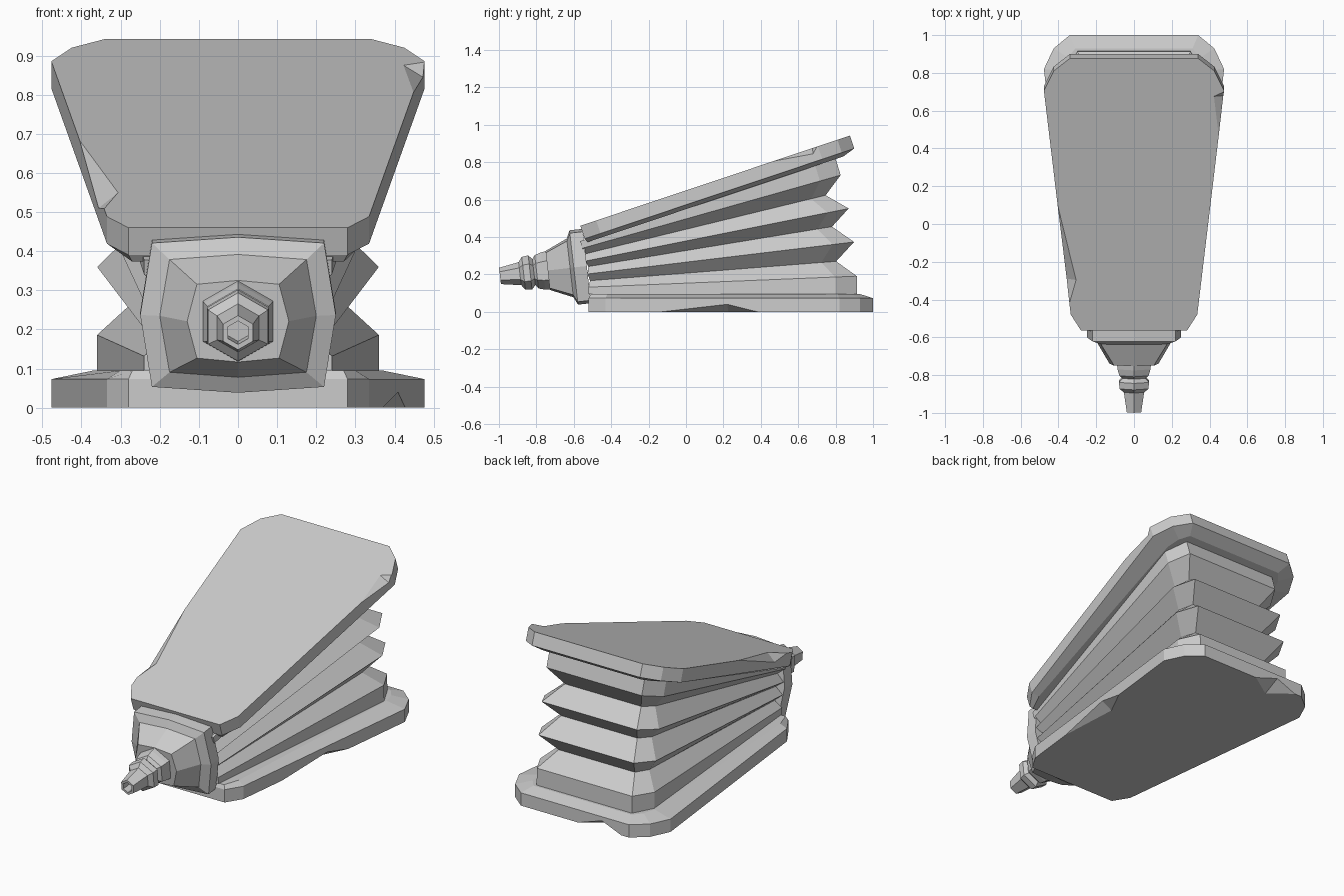
import bpy, bmesh
from math import sin, cos, radians
from mathutils import Vector

cube = bpy.data.objects.get("Cube")
if cube:
    bpy.data.objects.remove(cube, do_unlink=True)

grey = bpy.data.materials.new("plain_grey")
grey.use_nodes = True
COLOUR = (0.6, 0.6, 0.6, 1)
grey.diffuse_color = COLOUR
grey.node_tree.nodes["Principled BSDF"].inputs["Base Color"].default_value = COLOUR


def finish(name, bm):
    bmesh.ops.recalc_face_normals(bm, faces=bm.faces)
    mesh = bpy.data.meshes.new(name)
    bm.to_mesh(mesh)
    bm.free()
    mesh.materials.append(grey)
    obj = bpy.data.objects.new(name, mesh)
    bpy.context.collection.objects.link(obj)
    return obj


def loft(name, loops, cap_start=True, cap_end=True):
    """Skin a stack of closed loops."""
    bm = bmesh.new()
    rings = [[bm.verts.new(p) for p in loop] for loop in loops]
    n = len(rings[0])
    for a, b in zip(rings, rings[1:]):
        for i in range(n):
            j = (i + 1) % n
            bm.faces.new((a[i], a[j], b[j], b[i]))
    if cap_start:
        bm.faces.new(rings[0])
    if cap_end:
        bm.faces.new(rings[-1])
    return finish(name, bm)


def mirrored(half):
    return half + [(-x, s) for x, s in reversed(half)]


TILT = radians(18.5)
THICK, RISE = 0.073, 0.095
BOARD = mirrored([(0.28, 0), (0.335, 0.09), (0.477, 1.34), (0.425, 1.45), (0.34, 1.52)])
INNER = mirrored([(0.27, 0.01), (0.30, 0.10), (0.37, 1.33), (0.35, 1.40), (0.31, 1.45)])


def board(name, place, chips):
    """Tapered board; chips maps an edge to (start, middle, end, depth, inset)."""
    bm = bmesh.new()

    def vert(p, depth):
        return bm.verts.new(place(p[0], p[1], depth))

    outer = [vert(p, 0) for p in BOARD]
    rim = [vert(p, THICK) for p in BOARD]
    inner = [vert(p, RISE) for p in INNER]
    face, n = [], len(BOARD)
    for i in range(n):
        j = (i + 1) % n
        side = [outer[i]]
        face.append(outer[i])
        if i in chips:
            t0, t1, t2, depth, inset = chips[i]
            p, q = Vector(BOARD[i]), Vector(BOARD[j])
            d = (q - p).normalized()
            a, b = vert(p.lerp(q, t0), 0), vert(p.lerp(q, t2), 0)
            m = vert(p.lerp(q, t1), depth)
            k = vert(p.lerp(q, t1) + Vector((-d.y, d.x)) * inset, 0)
            side += [a, m, b]
            face += [a, k, b]
            bm.faces.new((a, k, m))
            bm.faces.new((k, b, m))
        bm.faces.new(side + [outer[j], rim[j], rim[i]])
        bm.faces.new((rim[i], rim[j], inner[j], inner[i]))
    bm.faces.new(face)
    bm.faces.new(inner)
    return finish(name, bm)


# Flat lower board and tilted upper board, each with chipped edges
board("lower_board", lambda x, s, d: (x, s - 0.52, d),
      {1: (0.24, 0.52, 0.65, 0.04, 0.06), 4: (0.53, 0.75, 0.93, 0.05, 0.10)})
board("upper_board",
      lambda x, s, d: (x, -0.565 + s * cos(TILT) + d * sin(TILT),
                       0.46 + s * sin(TILT) - d * cos(TILT)),
      {1: (0.80, 0.97, 0.995, 0.03, 0.05), 7: (0.51, 0.85, 0.95, 0.04, 0.05)})

# Pleated bag: rings fanned about the line where the boards would meet
PEAK = mirrored([(0.24, 0.90), (0.36, 2.22), (0.30, 2.335)])
VALLEY = mirrored([(0.20, 0.91), (0.275, 2.15), (0.24, 2.23)])


def fan(ring, degrees):
    a = radians(degrees)
    return [(x, -1.42 + r * cos(a), 0.095 + r * sin(a)) for x, r in ring]


angles = [0, 2.35, 4.5, 6.85, 9.3, 11.3, 13.7, 15.8, 18.3]
loft("pleated_bag", [fan(VALLEY if i in (2, 4, 6) else PEAK, a)
                     for i, a in enumerate(angles)])

# Nozzle axis, dipping slightly toward the front
AXIS = Vector((0, 0.9934, 0.114))
UP = Vector((0, -0.114, 0.9934))
ORIGIN = Vector((0, -0.6, 0.237))


def on_axis(a, x, h):
    return ORIGIN + AXIS * a + UP * h + Vector((x, 0, 0))


def octagon(a, cx, ch, mx, mh):
    pts = [(mx, 0), (cx, ch), (0, mh), (-cx, ch), (-mx, 0), (-cx, -ch), (0, -mh), (cx, -ch)]
    return [on_axis(a, x, h) for x, h in pts]


def hexagon(a, r):
    return [on_axis(a, r * sin(radians(60 * i)), r * cos(radians(60 * i))) for i in range(6)]


# Front plate with its tapered neck
loft("front_plate", [octagon(0.07, 0.22, 0.185, 0.25, 0.20),
                     octagon(0.0, 0.22, 0.185, 0.25, 0.20),
                     octagon(-0.02, 0.175, 0.145, 0.20, 0.158),
                     octagon(-0.14, 0.105, 0.095, 0.13, 0.105)])

# Stepped six-sided nozzle with a bored tip
steps = [(-0.13, 0.105), (-0.165, 0.10), (-0.20, 0.09), (-0.215, 0.07), (-0.235, 0.092),
         (-0.27, 0.088), (-0.29, 0.062), (-0.397, 0.044), (-0.397, 0.030), (-0.33, 0.030)]
loft("nozzle", [hexagon(a, r) for a, r in steps])
